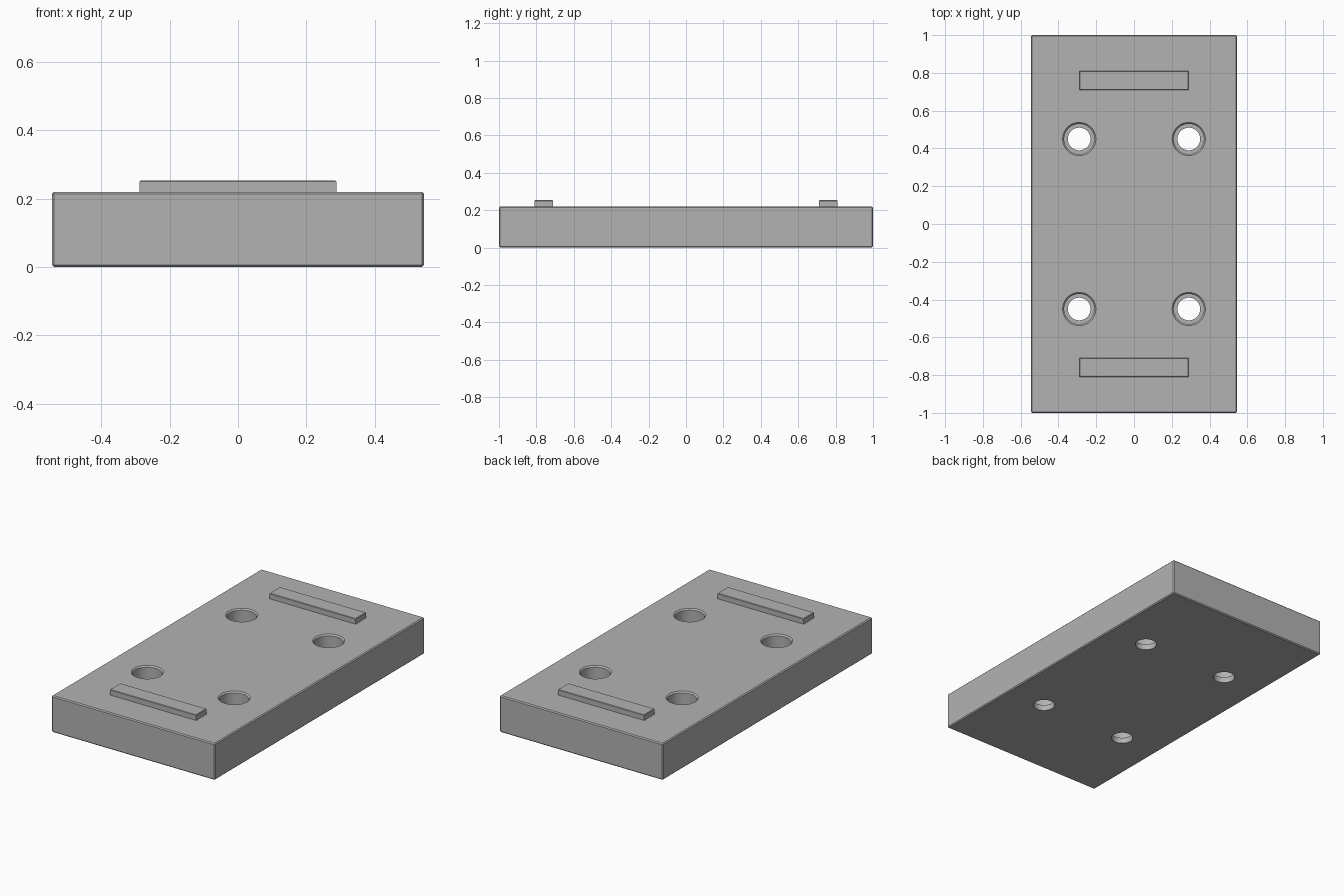
import bpy, bmesh, math

if "Cube" in bpy.data.objects:
    bpy.data.objects.remove(bpy.data.objects["Cube"], do_unlink=True)

GREY = (0.45, 0.45, 0.45, 1)
mat = bpy.data.materials.new("plain grey")
mat.use_nodes = True
mat.diffuse_color = GREY
mat.node_tree.nodes["Principled BSDF"].inputs["Base Color"].default_value = GREY


def add_object(name, bm):
    mesh = bpy.data.meshes.new(name)
    bm.to_mesh(mesh)
    bm.free()
    mesh.materials.append(mat)
    obj = bpy.data.objects.new(name, mesh)
    bpy.context.collection.objects.link(obj)
    return obj


def box(name, size, centre, chamfer, top_only=False):
    bm = bmesh.new()
    bmesh.ops.create_cube(bm, size=1)
    bmesh.ops.scale(bm, vec=size, verts=bm.verts)
    bmesh.ops.translate(bm, vec=centre, verts=bm.verts)
    edges = [e for e in bm.edges
             if not top_only or all(v.co.z > centre[2] for v in e.verts)]
    bmesh.ops.bevel(bm, geom=edges, offset=chamfer, segments=1, affect='EDGES')
    return add_object(name, bm)


def stepped_cutter(x, y, profile, sides=48):
    """Closed revolved solid from (radius, height) pairs, bottom to top."""
    bm = bmesh.new()
    rings = []
    for r, z in profile:
        angles = [2 * math.pi * i / sides for i in range(sides)]
        rings.append([bm.verts.new((x + r * math.cos(a), y + r * math.sin(a), z))
                      for a in angles])
    for low, high in zip(rings, rings[1:]):
        for i in range(sides):
            j = (i + 1) % sides
            bm.faces.new((low[i], low[j], high[j], high[i]))
    bm.faces.new(rings[0][::-1])
    bm.faces.new(rings[-1])
    return add_object("hole_cutter", bm)


# Base block with chamfered edges
HEIGHT = 0.22
base = box("base_block", (1.09, 2, HEIGHT), (0, 0, HEIGHT / 2), 0.006)

# Four counterbored holes with a chamfered rim
hole = [(0.06, -0.05), (0.06, 0.035), (0.08, 0.035),
        (0.08, HEIGHT - 0.008), (0.088, HEIGHT), (0.088, HEIGHT + 0.05)]
for x in (-0.29, 0.29):
    for y in (-0.45, 0.45):
        cutter = stepped_cutter(x, y, hole)
        mod = base.modifiers.new("hole", 'BOOLEAN')
        mod.operation = 'DIFFERENCE'
        mod.solver = 'EXACT'
        mod.object = cutter
        bpy.context.view_layer.objects.active = base
        bpy.ops.object.modifier_apply(modifier=mod.name)
        bpy.data.objects.remove(cutter, do_unlink=True)

# Raised locating bars at each end
bars = [box(name, (0.576, 0.1, 0.043), (0, y, 0.2315), 0.003, top_only=True)
        for name, y in (("front_bar", -0.76), ("back_bar", 0.76))]

# Smooth hole walls, sharp edges elsewhere
bpy.ops.object.select_all(action='DESELECT')
base.select_set(True)
bpy.context.view_layer.objects.active = base
bpy.ops.object.shade_smooth_by_angle(angle=math.radians(25))
